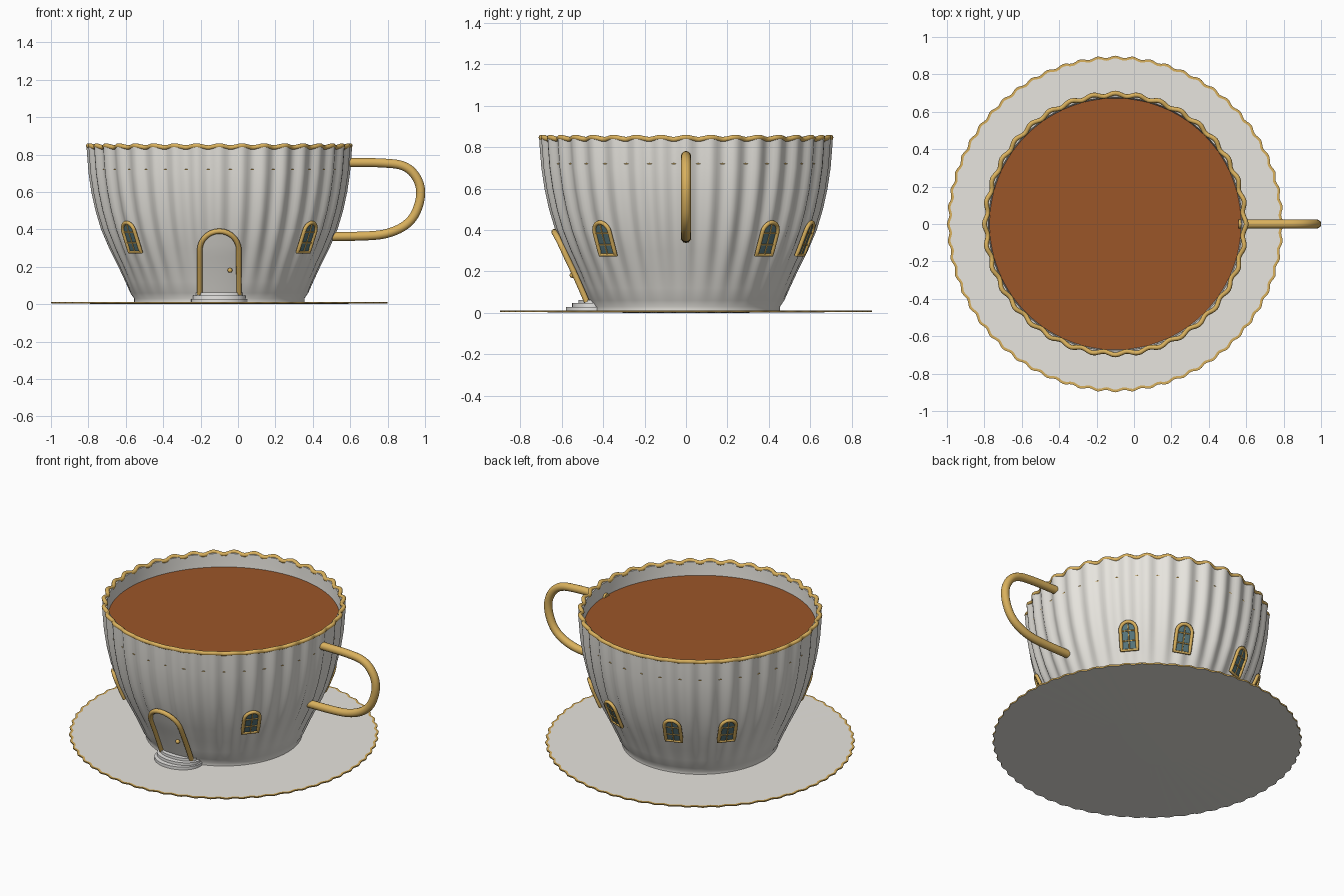
import bpy, bmesh, math
from mathutils import Vector

if "Cube" in bpy.data.objects:
    bpy.data.objects.remove(bpy.data.objects["Cube"])

CX = -0.1          # cup axis
FLUTES = 36


def material(name, rgb):
    m = bpy.data.materials.new(name)
    m.diffuse_color = (*rgb, 1)
    m.use_nodes = True
    m.node_tree.nodes["Principled BSDF"].inputs["Base Color"].default_value = m.diffuse_color
    return m


porcelain = material("porcelain", (0.83, 0.81, 0.76))
gold = material("gold", (0.70, 0.44, 0.11))
tea = material("tea", (0.33, 0.093, 0.022))
glass = material("glass", (0.10, 0.19, 0.21))
stone = material("step white", (0.86, 0.85, 0.83))

OUTER = [(0.455, 0.012), (0.455, 0.03), (0.475, 0.06), (0.50, 0.12), (0.535, 0.2),
         (0.582, 0.3), (0.622, 0.4), (0.652, 0.5), (0.674, 0.6), (0.689, 0.7),
         (0.697, 0.8), (0.70, 0.845)]


def radius(z):
    """Cup wall radius at a height."""
    for (r0, z0), (r1, z1) in zip(OUTER, OUTER[1:]):
        if z <= z1:
            return r0 + (r1 - r0) * (z - z0) / (z1 - z0)
    return OUTER[-1][0]


def on_wall(angle, u, z, off):
    """Point on the wall: angle from the front, sideways shift u, lift off."""
    r = radius(z)
    a = angle + math.asin(u / r)
    return Vector((CX + (r + off) * math.sin(a), -(r + off) * math.cos(a), z - off * 0.4))


def finish(bm, name, mats, smooth=35):
    bmesh.ops.recalc_face_normals(bm, faces=bm.faces)
    me = bpy.data.meshes.new(name)
    bm.to_mesh(me)
    bm.free()
    ob = bpy.data.objects.new(name, me)
    bpy.context.collection.objects.link(ob)
    for m in mats:
        me.materials.append(m)
    bpy.ops.object.select_all(action='DESELECT')
    ob.select_set(True)
    bpy.context.view_layer.objects.active = ob
    bpy.ops.object.shade_smooth_by_angle(angle=math.radians(smooth))
    return ob


def lathe(name, profile, mats, segs, wave=None, mat_rule=None):
    """Revolve (r, z) points; wave(i, r, z, t) may shift the radius."""
    bm = bmesh.new()
    rings = []
    for i, (r, z) in enumerate(profile):
        ring = []
        for s in range(segs):
            t = 2 * math.pi * s / segs
            rr = r + (wave(i, r, z, t) if wave else 0)
            ring.append(bm.verts.new((CX + rr * math.sin(t), -rr * math.cos(t), z)))
        rings.append(ring)
    for k, (a, b) in enumerate(zip(rings, rings[1:])):
        for s in range(segs):
            f = bm.faces.new((a[s], a[(s + 1) % segs], b[(s + 1) % segs], b[s]))
            if mat_rule:
                f.material_index = mat_rule(k)
    bm.faces.new(rings[0])
    bm.faces.new(rings[-1])
    return finish(bm, name, mats)


def tube(name, points, depth, mat, closed=False, kind='POLY', res=3):
    cu = bpy.data.curves.new(name, 'CURVE')
    cu.dimensions = '3D'
    cu.bevel_depth, cu.bevel_resolution = depth, res
    cu.use_fill_caps = True
    sp = cu.splines.new(kind)
    sp.points.add(len(points) - 1)
    for p, co in zip(sp.points, points):
        p.co = (*co, 1)
    sp.use_cyclic_u = closed
    if kind == 'NURBS':
        sp.order_u, sp.use_endpoint_u, sp.resolution_u = 3, True, 8
    cu.materials.append(mat)
    ob = bpy.data.objects.new(name, cu)
    bpy.context.collection.objects.link(ob)
    bpy.ops.object.select_all(action='DESELECT')
    ob.select_set(True)
    bpy.context.view_layer.objects.active = ob
    bpy.ops.object.convert(target='MESH')
    bpy.ops.object.shade_smooth_by_angle(angle=math.radians(50))


def arch_panel(name, angle, half, z0, z1, off, mat):
    """Arched plate that follows the wall; z1 is where the arch springs."""
    bm = bmesh.new()
    cols = []
    for i in range(17):
        c = math.cos(math.pi * i / 16)
        top = z1 + half * math.sqrt(max(0, 1 - c * c))
        cols.append([bm.verts.new(on_wall(angle, -half * c, z0 + (top - z0) * j / 10, off))
                     for j in range(11)])
    for a, b in zip(cols, cols[1:]):
        for j in range(10):
            bm.faces.new((a[j], b[j], b[j + 1], a[j + 1]))
    finish(bm, name, [mat])


def arch_frame(name, angle, half, z0, z1, off, depth, closed):
    pts = [(-half, z0 + (z1 - z0) * j / 6) for j in range(6)]
    pts += [(-half * math.cos(math.pi * i / 14), z1 + half * math.sin(math.pi * i / 14))
            for i in range(15)]
    pts += [(half, z1 - (z1 - z0) * j / 6) for j in range(1, 7)]
    tube(name, [on_wall(angle, u, z, off) for u, z in pts], depth, gold, closed)


# Saucer with scalloped gold edge
def saucer_wave(i, r, z, t):
    return 0.006 * math.cos(60 * t) if r > 0.8 else 0


lathe("saucer", [(0.30, 0.0), (0.892, 0.004), (0.894, 0.012), (0.88, 0.012), (0.30, 0.010)],
      [porcelain, gold], 360, saucer_wave, lambda k: 1 if k in (1, 2) else 0)


# Fluted cup with inner wall
def flute(i, r, z, t):
    return 0.010 * max(0, min(1, (z - 0.05) / 0.35)) * math.cos(FLUTES * t) if i < len(OUTER) else 0


inner = [(r - 0.022, max(z, 0.04)) for r, z in reversed(OUTER[2:])]
lathe("cup", OUTER + inner, [porcelain], FLUTES * 8, flute)

# Wavy gold rim and fine gold band that shows in the flutes
rim = []
for s in range(FLUTES * 8):
    t = 2 * math.pi * s / (FLUTES * 8)
    w = math.cos(FLUTES * t)
    r = 0.692 + 0.008 * w
    rim.append((CX + r * math.sin(t), -r * math.cos(t), 0.843 + 0.005 * w))
tube("rim", rim, 0.0125, gold, True)
tube("gold_band", [(CX + 0.6795 * math.sin(math.radians(a * 2)),
                    -0.6795 * math.cos(math.radians(a * 2)), 0.72) for a in range(180)],
     0.0035, gold, True, res=1)

# Tea surface
lathe("tea", [(0.676, 0.755), (0.676, 0.762), (0.3, 0.762)], [tea], 128)

# Handle
handle = [(0.56, 0.757), (0.66, 0.757), (0.76, 0.757), (0.90, 0.745), (0.972, 0.66),
          (0.980, 0.56), (0.93, 0.44), (0.81, 0.375), (0.66, 0.362), (0.49, 0.362)]
tube("handle", [(x, 0, z) for x, z in handle], 0.0245, gold, kind='NURBS', res=5)

# Arched windows with glazing bars
for n, deg in enumerate((50, -50, 130, -130, 160, -160)):
    a = math.radians(deg)
    arch_panel(f"window_glass_{n}", a, 0.046, 0.285, 0.395, 0.013, glass)
    arch_frame(f"window_frame_{n}", a, 0.046, 0.285, 0.395, 0.013, 0.0105, True)
    tube(f"window_post_{n}", [on_wall(a, 0, 0.285 + 0.156 * j / 6, 0.014) for j in range(7)],
         0.004, gold, res=1)
    for z in (0.335, 0.39):
        tube(f"window_bar_{n}", [on_wall(a, u, z, 0.014) for u in (-0.046, 0, 0.046)],
             0.004, gold, res=1)

# Door, frame and knob
arch_panel("door", 0, 0.098, 0.06, 0.295, 0.013, porcelain)
arch_frame("door_frame", 0, 0.102, 0.06, 0.295, 0.016, 0.0145, False)
bm = bmesh.new()
bmesh.ops.create_uvsphere(bm, u_segments=16, v_segments=10, radius=0.013)
bmesh.ops.translate(bm, verts=bm.verts, vec=on_wall(0, 0.055, 0.19, 0.022))
finish(bm, "door_knob", [gold], 60)

# Rounded front steps
for n, (rx, ry, z0, z1) in enumerate(((0.15, 0.125, 0.01, 0.029), (0.14, 0.095, 0.029, 0.046),
                                      (0.125, 0.065, 0.046, 0.062))):
    bm = bmesh.new()
    bmesh.ops.create_cone(bm, cap_ends=True, segments=48, radius1=1, radius2=1, depth=1)
    bmesh.ops.scale(bm, verts=bm.verts, vec=(rx, ry, z1 - z0))
    bmesh.ops.translate(bm, verts=bm.verts, vec=(CX, -0.455, (z0 + z1) / 2))
    finish(bm, f"step_{n + 1}", [stone])
